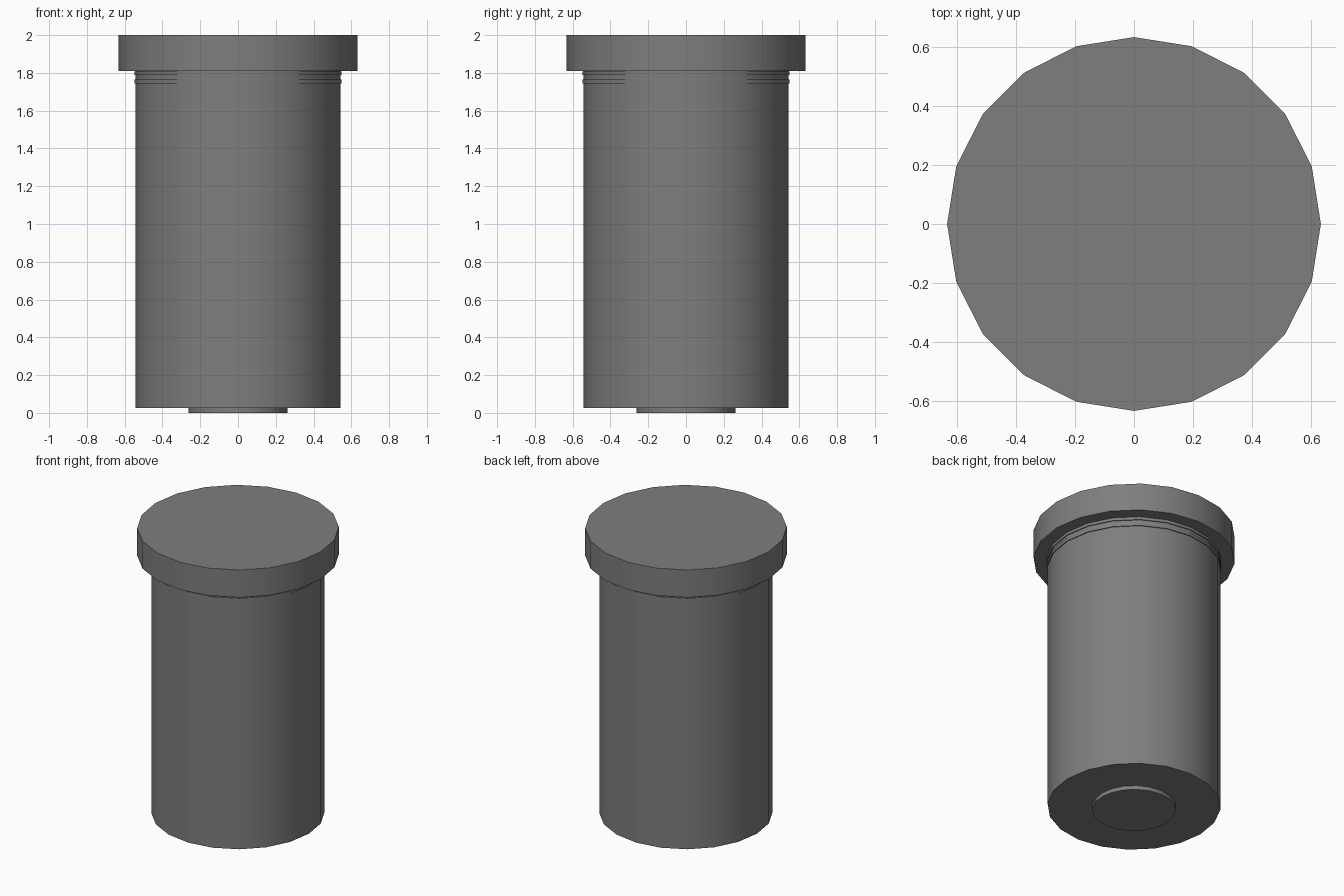
import bpy
import math

if "Cube" in bpy.data.objects:
    bpy.data.objects.remove(bpy.data.objects["Cube"], do_unlink=True)

SIDES = 20

grey = bpy.data.materials.new("dark_grey")
grey.use_nodes = True
colour = (0.21, 0.21, 0.21, 1)
grey.diffuse_color = colour
grey.node_tree.nodes["Principled BSDF"].inputs["Base Color"].default_value = colour


def disc(name, radius, bottom, top):
    """Upright cylinder between two heights, smooth round its side."""
    bpy.ops.mesh.primitive_cylinder_add(
        vertices=SIDES, radius=radius, depth=top - bottom,
        location=(0, 0, (bottom + top) / 2))
    part = bpy.context.object
    part.name = name
    part.data.materials.append(grey)
    bpy.ops.object.shade_smooth_by_angle(angle=math.radians(30))
    return part


# Foot, main barrel and overhanging cap
disc("foot", 0.262, 0, 0.027)
disc("barrel", 0.543, 0.027, 1.81)
disc("cap", 0.632, 1.81, 2)

# Two thin raised rings under the cap
for name, bottom in (("lower_ring", 1.745), ("upper_ring", 1.788)):
    disc(name, 0.549, bottom, bottom + 0.02)
